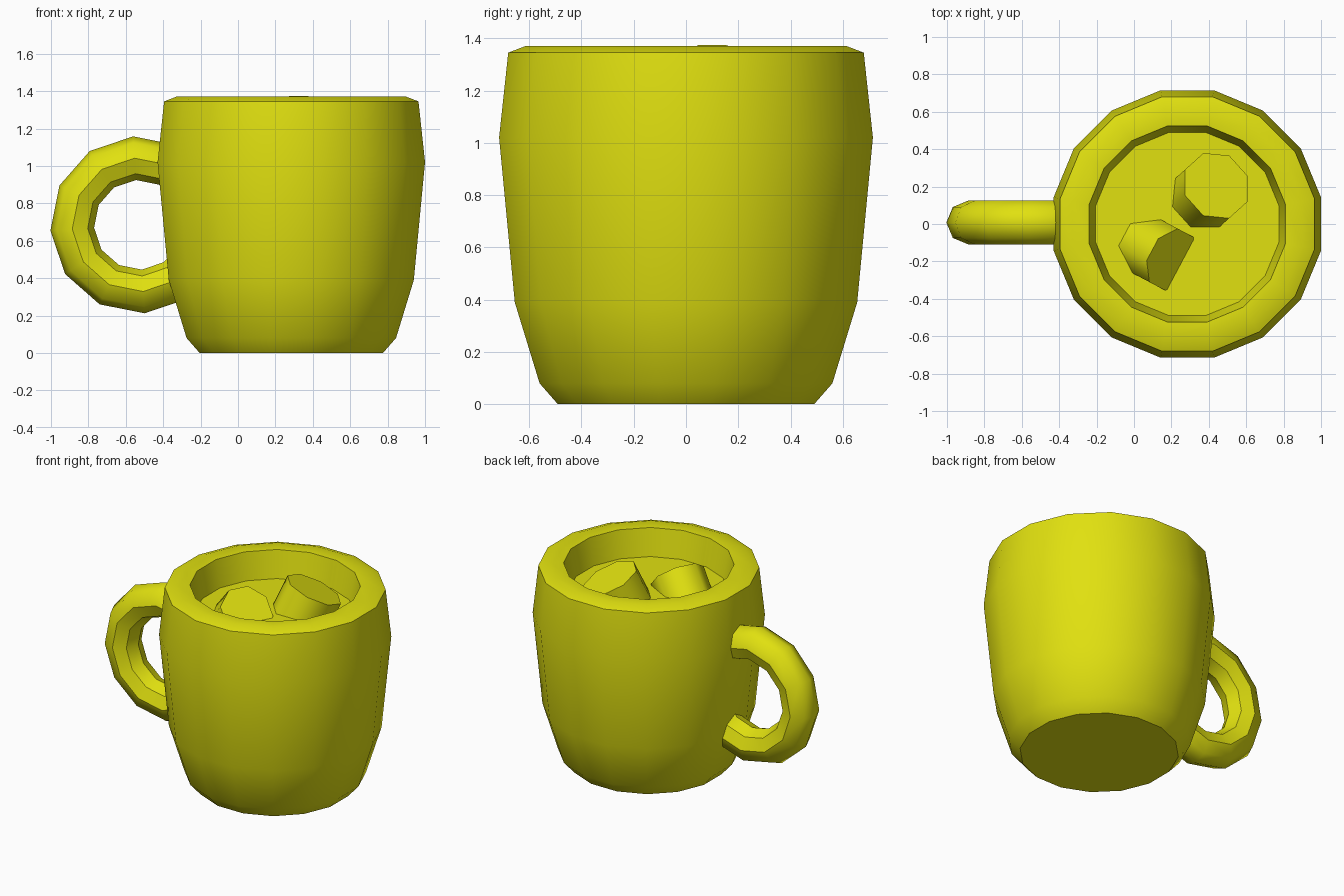
import bpy, bmesh, math
from mathutils import Vector, Matrix

cube = bpy.data.objects.get("Cube")
if cube:
    bpy.data.objects.remove(cube)

yellow = bpy.data.materials.new("yellow")
yellow.use_nodes = True
colour = (0.75, 0.75, 0.005, 1)
yellow.diffuse_color = colour
yellow.node_tree.nodes["Principled BSDF"].inputs["Base Color"].default_value = colour

MUG_X = 0.285
SIDES = 16
LIQUID_Z = 1.18


def add_object(name, bm, angle):
    bmesh.ops.recalc_face_normals(bm, faces=bm.faces)
    mesh = bpy.data.meshes.new(name)
    bm.to_mesh(mesh)
    bm.free()
    mesh.materials.append(yellow)
    obj = bpy.data.objects.new(name, mesh)
    bpy.context.collection.objects.link(obj)
    bpy.ops.object.select_all(action='DESELECT')
    obj.select_set(True)
    bpy.context.view_layer.objects.active = obj
    bpy.ops.object.shade_smooth_by_angle(angle=math.radians(angle))
    return obj


def bridge(bm, rings):
    """Join consecutive closed rings with quads and cap both ends."""
    for a, b in zip(rings, rings[1:]):
        for i in range(len(a)):
            j = (i + 1) % len(a)
            bm.faces.new((a[i], a[j], b[j], b[i]))
    bm.faces.new(rings[0])
    bm.faces.new(rings[-1])


# Mug: flat-to-flat radius and height, from the base over the rim to the drink
profile = [(0.49, 0), (0.56, 0.08), (0.655, 0.39), (0.715, 1.02), (0.68, 1.345),
           (0.615, 1.37), (0.525, 1.365), (0.49, LIQUID_Z)]
bm = bmesh.new()
rings = []
for radius, z in profile:
    r = radius / math.cos(math.pi / SIDES)
    rings.append([bm.verts.new((MUG_X + r * math.cos(a), r * math.sin(a), z))
                  for a in ((i + 0.5) * math.tau / SIDES for i in range(SIDES))])
bridge(bm, rings)
add_object("mug_with_drink", bm, 30)

# Handle: partial ring with an eight-sided section, ends buried in the wall
centre = Vector((-0.53, 0.008, 0.685))
MAJOR, MINOR = 0.357, 0.117
bm = bmesh.new()
rings = []
for k in range(11):
    a = math.radians(33.7 + 30 * k)
    out = Vector((math.cos(a), 0, math.sin(a)))
    rings.append([bm.verts.new(centre + out * (MAJOR + MINOR * math.cos(t))
                               + Vector((0, MINOR * math.sin(t), 0)))
                  for t in (i * math.tau / 8 for i in range(8))])
bridge(bm, rings)
handle = add_object("handle", bm, 60)

# Crisp creases along the inner half of the handle, soft outside
for edge in handle.data.edges:
    a, b = (handle.data.vertices[i].co - centre for i in edge.vertices)
    ra, rb = (math.hypot(v.x, v.z) for v in (a, b))
    if abs(ra - rb) < 0.01 and abs(a.y - b.y) < 0.01 and ra < MAJOR + 0.01:
        edge.use_edge_sharp = True


# Marshmallows: stubby tilted octagonal cylinders floating in the drink
def marshmallow(name, cap, lean, tilt, radius, length):
    """cap = centre of the upper end, lean = heading, tilt = angle from upright."""
    bm = bmesh.new()
    turn = (Matrix.Rotation(math.radians(lean), 4, 'Z')
            @ Matrix.Rotation(math.radians(tilt), 4, 'Y')
            @ Matrix.Rotation(math.pi / 8, 4, 'Z'))
    bmesh.ops.create_cone(bm, cap_ends=True, segments=8, radius1=radius, radius2=radius,
                          depth=length, matrix=Matrix.Translation(cap) @ turn
                          @ Matrix.Translation((0, 0, -length / 2)))
    add_object(name, bm, 50)


marshmallow("marshmallow_back", (0.44, 0.205, 1.30), 42, 25, 0.19, 0.3)
marshmallow("marshmallow_front", (0.20, -0.19, 1.235), -28, 45, 0.175, 0.32)
